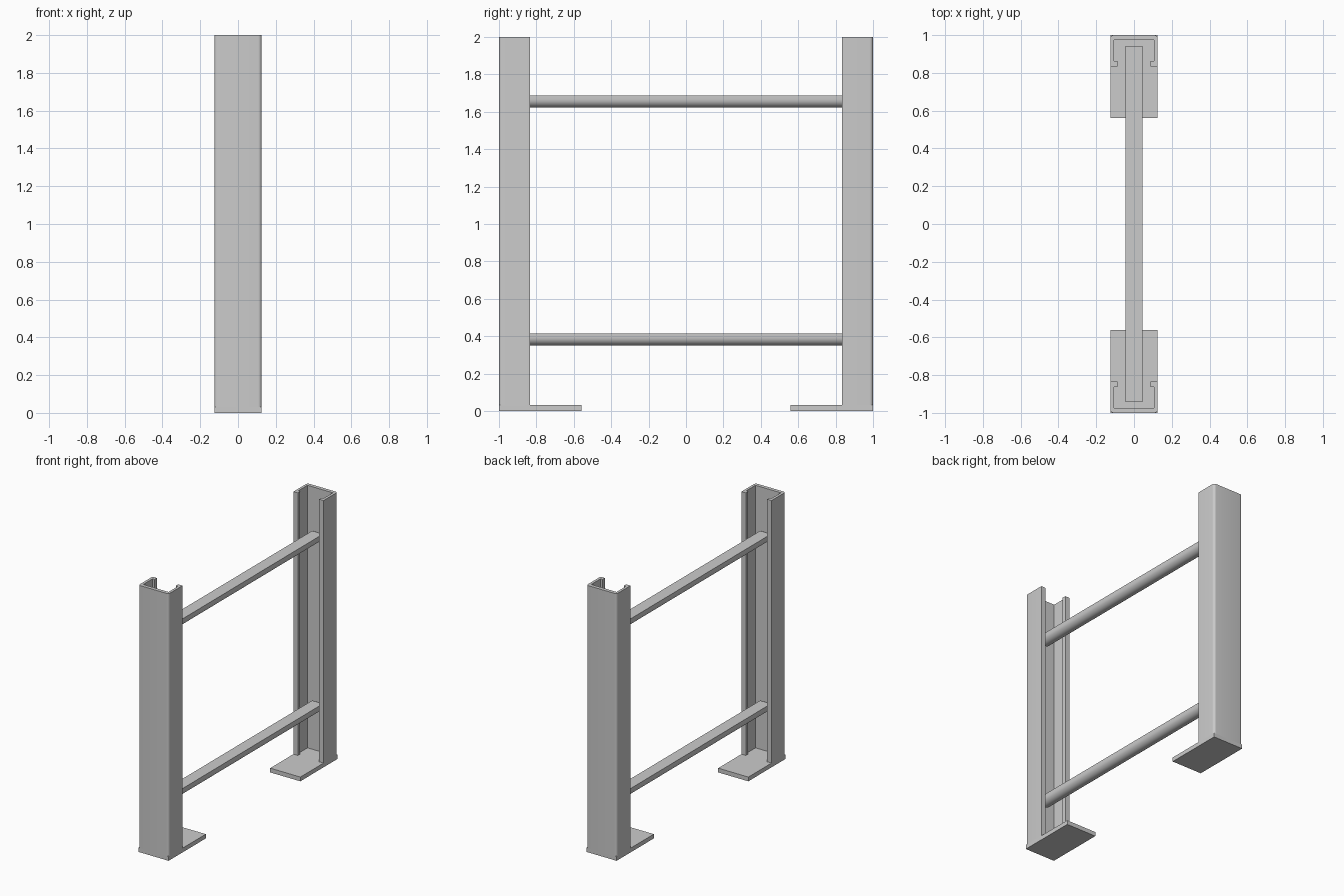
import bpy, bmesh, math
from mathutils import Vector

if "Cube" in bpy.data.objects:
    bpy.data.objects.remove(bpy.data.objects["Cube"])


def extrude_profile(name, pts, direction, smooth=True):
    """Closed profile of 3D points swept along a straight direction."""
    bm = bmesh.new()
    face = bm.faces.new([bm.verts.new(p) for p in pts])
    ext = bmesh.ops.extrude_face_region(bm, geom=[face])
    moved = [v for v in ext["geom"] if isinstance(v, bmesh.types.BMVert)]
    bmesh.ops.translate(bm, verts=moved, vec=Vector(direction))
    bmesh.ops.recalc_face_normals(bm, faces=bm.faces)
    me = bpy.data.meshes.new(name)
    bm.to_mesh(me)
    bm.free()
    ob = bpy.data.objects.new(name, me)
    bpy.context.collection.objects.link(ob)
    if smooth:
        bpy.context.view_layer.objects.active = ob
        ob.select_set(True)
        bpy.ops.object.shade_smooth_by_angle(angle=math.radians(30))
        ob.select_set(False)
    return ob


# Half section of the lipped channel, outer web to lip and back along the inside
R = 0.018
corner = [(0.125 - R + R * math.sin(a), 1 - R + R * math.cos(a))
          for a in (math.radians(15 * i) for i in range(7))]
half = corner + [(0.125, 0.835), (0.088, 0.835), (0.088, 0.863),
                 (0.105, 0.863), (0.105, 0.973)]
section = half + [(-x, y) for x, y in reversed(half)]

# Uprights and foot plates, one pair at each end
for side, s in (("front", -1), ("back", 1)):
    extrude_profile(side + "_upright", [(x, s * y, 0.03) for x, y in section], (0, 0, 1.97))
    plate = [(-0.125, s * 0.56, 0), (0.125, s * 0.56, 0), (0.125, s, 0), (-0.125, s, 0)]
    extrude_profile(side + "_foot_plate", plate, (0, 0, 0.032), smooth=False)

# Rungs: flat top, straight sides, rounded underside
W = 0.045
for name, top in (("lower_rung", 0.414), ("upper_rung", 1.686)):
    pts = [(-W, -0.943, top), (W, -0.943, top)]
    pts += [(W * math.cos(a), -0.943, top - 0.019 - W * math.sin(a))
            for a in (math.pi * i / 16 for i in range(17))]
    extrude_profile(name, pts, (0, 1.886, 0))
